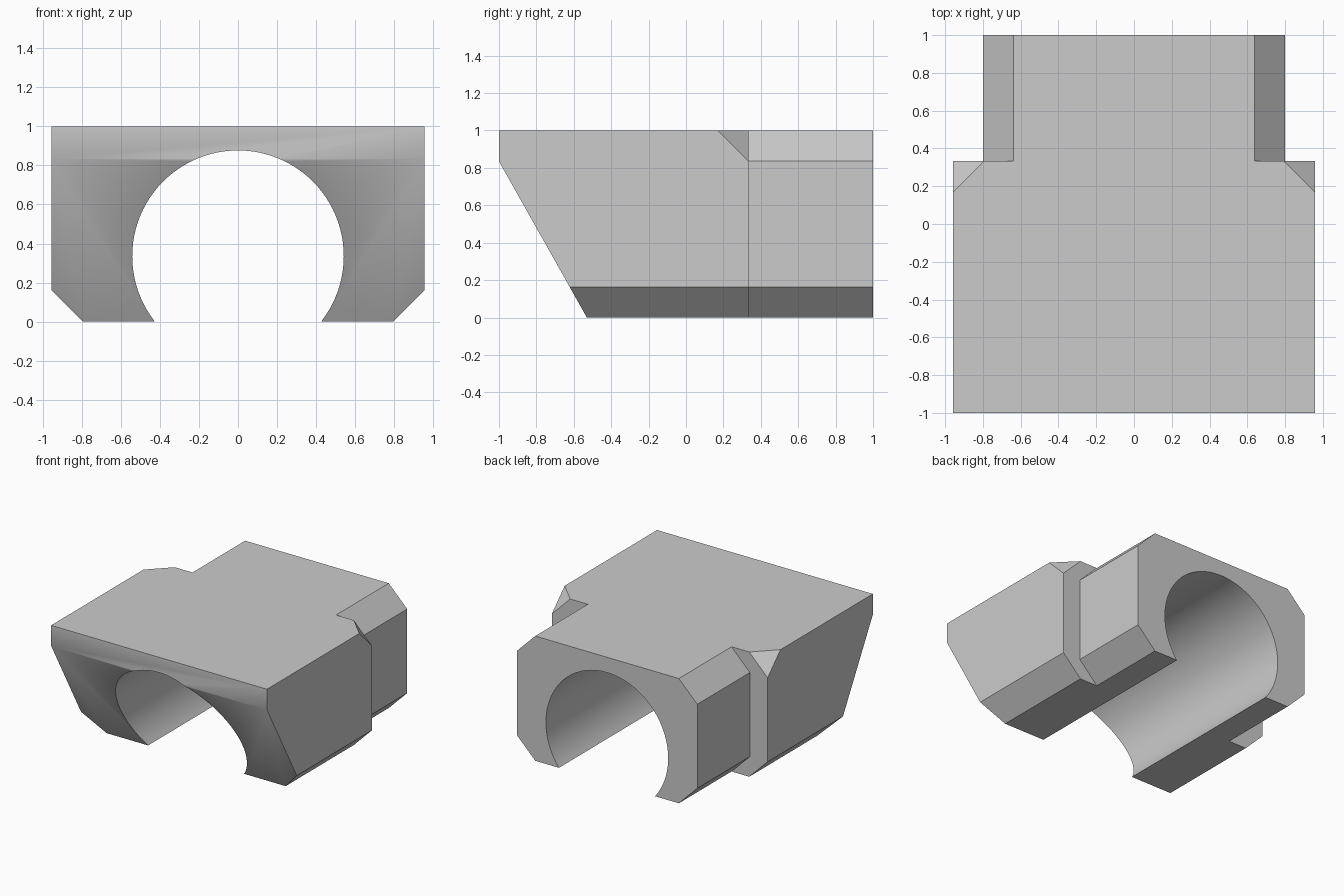
import bpy, bmesh, math
from mathutils import Vector

if "Cube" in bpy.data.objects:
    bpy.data.objects.remove(bpy.data.objects["Cube"], do_unlink=True)

HALF_W = 0.957      # half width of the front body
NECK_W = 0.8        # half width of the narrow rear body
STEP_Y = 0.333      # where the body narrows
CH = 0.163          # chamfer size

grey = bpy.data.materials.new("plain_grey")
grey.use_nodes = True
colour = (0.6, 0.6, 0.6, 1)
grey.diffuse_color = colour
grey.node_tree.nodes["Principled BSDF"].inputs["Base Color"].default_value = colour


def prism(bm, half_profile, y0, y1):
    """Extrude a left-right symmetric x-z profile along y."""
    pts = half_profile + [(-x, z) for x, z in reversed(half_profile)]
    face = bm.faces.new([bm.verts.new((x, y0, z)) for x, z in pts])
    ext = bmesh.ops.extrude_face_region(bm, geom=[face])["geom"]
    moved = [v for v in ext if isinstance(v, bmesh.types.BMVert)]
    bmesh.ops.translate(bm, verts=moved, vec=(0, y1 - y0, 0))
    bmesh.ops.recalc_face_normals(bm, faces=bm.faces)


def slice_off(bm, point, normal):
    """Remove everything on the normal side of a plane and cap the cut."""
    geom = bm.verts[:] + bm.edges[:] + bm.faces[:]
    cut = bmesh.ops.bisect_plane(bm, geom=geom, dist=1e-5, plane_co=point,
                                 plane_no=Vector(normal).normalized(), clear_outer=True)
    edges = [e for e in cut["geom_cut"] if isinstance(e, bmesh.types.BMEdge)]
    bmesh.ops.edgeloop_fill(bm, edges=edges)
    bmesh.ops.recalc_face_normals(bm, faces=bm.faces)


def finish(bm, name):
    mesh = bpy.data.meshes.new(name)
    bm.to_mesh(mesh)
    bm.free()
    mesh.materials.append(grey)
    ob = bpy.data.objects.new(name, mesh)
    bpy.context.collection.objects.link(ob)
    return ob


def combine(target, tool, operation):
    """Apply a boolean and discard the tool."""
    mod = target.modifiers.new(operation.lower(), 'BOOLEAN')
    mod.operation, mod.solver, mod.object = operation, 'EXACT', tool
    bpy.ops.object.select_all(action='DESELECT')
    bpy.context.view_layer.objects.active = target
    target.select_set(True)
    bpy.ops.object.modifier_apply(modifier=mod.name)
    bpy.data.objects.remove(tool, do_unlink=True)


# Wide front body: chamfered bottom edges, raked nose, clipped rear top corners
bm = bmesh.new()
prism(bm, [(HALF_W - CH, 0), (HALF_W, CH), (HALF_W, 1)], -1, STEP_Y)
slice_off(bm, (0, -1, 0.835), (0, -0.835, -0.47))
for side in (1, -1):
    slice_off(bm, (side * (HALF_W - CH), STEP_Y, 1), (side, 1, 1))
body = finish(bm, "clamp_body")

# Narrow rear body, chamfered on all four long edges
bm = bmesh.new()
prism(bm, [(NECK_W - CH, 0), (NECK_W, CH), (NECK_W, 1 - CH), (NECK_W - CH, 1)], 0, 1)
combine(body, finish(bm, "rear_body"), 'UNION')

# Round bore running front to back, open at the bottom
bpy.ops.mesh.primitive_cylinder_add(vertices=96, radius=0.542, depth=3,
                                    location=(0, 0, 0.335), rotation=(math.pi / 2, 0, 0))
bore = bpy.context.object
bore.name = "bore_cutter"
bore.hide_render = True
bore.data.materials.append(grey)
combine(body, bore, 'DIFFERENCE')

# Merge coplanar faces and smooth only the bore
bm = bmesh.new()
bm.from_mesh(body.data)
bmesh.ops.remove_doubles(bm, verts=bm.verts, dist=1e-4)
bmesh.ops.dissolve_limit(bm, angle_limit=math.radians(1), verts=bm.verts, edges=bm.edges)
bm.to_mesh(body.data)
bm.free()
bpy.ops.object.select_all(action='DESELECT')
bpy.context.view_layer.objects.active = body
body.select_set(True)
bpy.ops.object.shade_smooth_by_angle(angle=math.radians(30))
